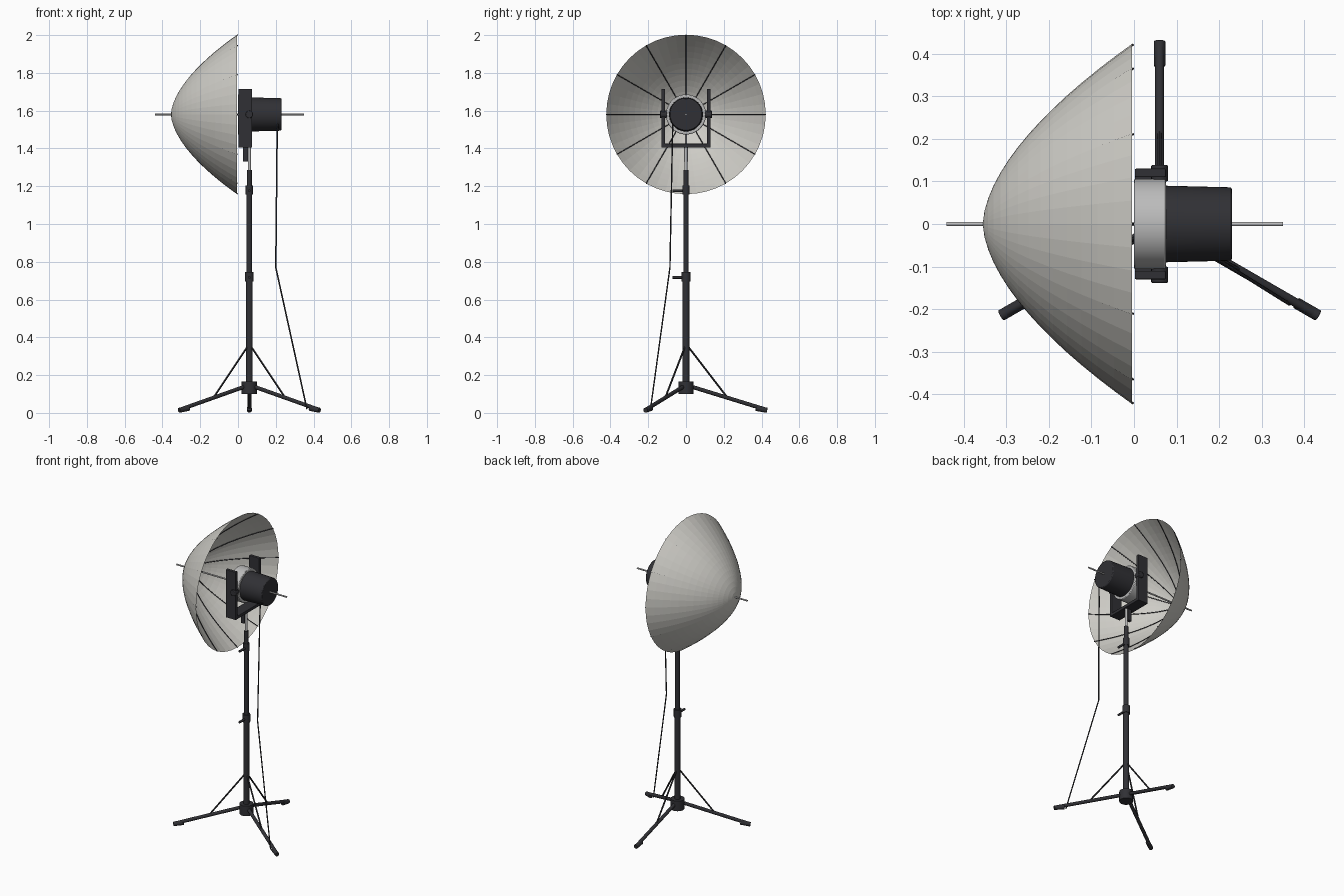
import bpy, bmesh, math
from mathutils import Vector

if "Cube" in bpy.data.objects:
    bpy.data.objects.remove(bpy.data.objects["Cube"])

def material(name, c):
    m = bpy.data.materials.new(name)
    m.diffuse_color = (*c, 1)
    m.use_nodes = True
    m.node_tree.nodes["Principled BSDF"].inputs["Base Color"].default_value = m.diffuse_color
    return m

BLACK = material("black_metal", (0.03, 0.03, 0.035))
SILVER = material("silver", (0.5, 0.5, 0.5))
FABRIC = material("fabric", (0.62, 0.61, 0.57))

def finish(ob, name, mat, bevel=0, smooth=True):
    ob.name = name
    ob.data.materials.append(mat)
    if bevel:
        b = ob.modifiers.new("bevel", 'BEVEL')
        b.width, b.segments = bevel, 2
    if smooth:
        bpy.ops.object.shade_smooth_by_angle(angle=math.radians(35))
    return ob

def rod(name, a, b, r, mat=BLACK, r2=None, n=16, bevel=0):
    a, b = Vector(a), Vector(b)
    d = b - a
    bpy.ops.mesh.primitive_cone_add(vertices=n, radius1=r, radius2=r if r2 is None else r2,
                                    depth=d.length, location=(a + b) / 2)
    ob = bpy.context.object
    ob.rotation_euler = d.to_track_quat('Z', 'Y').to_euler()
    return finish(ob, name, mat, bevel)

def box(name, lo, hi, mat=BLACK, bevel=0.003):
    lo, hi = Vector(lo), Vector(hi)
    bpy.ops.mesh.primitive_cube_add(size=1, location=(lo + hi) / 2)
    ob = bpy.context.object
    ob.scale = hi - lo
    bpy.ops.object.transform_apply(location=False, rotation=False, scale=True)
    return finish(ob, name, mat, bevel, False)

def path(name, splines, r, mat=BLACK):
    cu = bpy.data.curves.new(name, 'CURVE')
    cu.dimensions = '3D'
    cu.bevel_depth, cu.bevel_resolution, cu.use_fill_caps = r, 1, True
    for pts in splines:
        s = cu.splines.new('POLY')
        s.points.add(len(pts) - 1)
        for p, q in zip(s.points, pts):
            p.co = (*q, 1)
    cu.materials.append(mat)
    ob = bpy.data.objects.new(name, cu)
    bpy.context.collection.objects.link(ob)
    return ob

PX, HZ, R = 0.06, 1.58, 0.422   # stand x, lamp axis height, umbrella radius

def dish(r, a, inset=0):
    x = -0.355 + 0.35 * (r / R) ** 1.7 + inset
    return (x, r * math.cos(a), HZ + r * math.sin(a))

# umbrella canopy
SEG, RINGS = 48, 14
bm = bmesh.new()
tip = bm.verts.new(dish(0, 0))
prev = None
for i in range(1, RINGS + 1):
    ring = [bm.verts.new(dish(R * i / RINGS, 2 * math.pi * j / SEG)) for j in range(SEG)]
    for j in range(SEG):
        k = (j + 1) % SEG
        if prev:
            bm.faces.new((prev[j], ring[j], ring[k], prev[k]))
        else:
            bm.faces.new((tip, ring[j], ring[k]))
    prev = ring
bmesh.ops.recalc_face_normals(bm, faces=bm.faces)
me = bpy.data.meshes.new("umbrella_canopy")
bm.to_mesh(me)
bm.free()
me.materials.append(FABRIC)
canopy = bpy.data.objects.new("umbrella_canopy", me)
bpy.context.collection.objects.link(canopy)

# umbrella ribs and shaft
path("umbrella_ribs", [[dish(R * i / RINGS, math.pi * k / 6, 0.004) for i in range(RINGS + 1)]
                       for k in range(12)], 0.0025)
rod("umbrella_shaft", (-0.44, 0, HZ), (0.35, 0, HZ), 0.005, SILVER)
rod("umbrella_runner", (-0.352, 0, HZ), (-0.32, 0, HZ), 0.011)

# lamp head
rod("lamp_reflector_ring", (0, 0, HZ), (0.075, 0, HZ), 0.106, SILVER, n=48, bevel=0.004)
rod("lamp_body", (0.07, 0, HZ), (0.23, 0, HZ), 0.09, BLACK, 0.086, n=48, bevel=0.005)

# yoke bracket with pivot knobs
for s, side in ((1, "left"), (-1, "right")):
    y0, y1 = sorted((s * 0.11, s * 0.13))
    box(f"yoke_arm_{side}", (0.002, y0, 1.41), (0.075, y1, 1.715))
    rod(f"yoke_knob_{side}", (PX, s * 0.1, HZ), (PX, s * 0.138, HZ), 0.02, bevel=0.003)
box("yoke_base", (0.002, -0.13, 1.405), (0.075, 0.13, 1.425))
box("yoke_socket", (0.026, -0.011, 1.33), (0.054, 0.011, 1.41))

# telescopic stand
for name, z0, z1, r, m in (("spigot", 1.27, 1.41, 0.008, SILVER),
                           ("upper_tube", 1.17, 1.285, 0.013, BLACK),
                           ("middle_tube", 0.72, 1.18, 0.0145, BLACK),
                           ("lower_tube", 0.11, 0.72, 0.018, BLACK),
                           ("upper_collar", 1.155, 1.205, 0.019, BLACK),
                           ("lower_collar", 0.695, 0.745, 0.023, BLACK),
                           ("stand_hub", 0.1, 0.165, 0.041, BLACK)):
    rod(name, (PX, 0, z0), (PX, 0, z1), r, m, n=24)
for name, z in (("upper_lever", 1.176), ("lower_lever", 0.717)):
    rod(name, (PX, -0.01, z), (PX, -0.072, z), 0.007)

# tripod legs, feet and braces
for i in range(3):
    a = math.radians(90 + 120 * i)
    def at(r, z):
        return (PX + r * math.cos(a), r * math.sin(a), z)
    rod(f"leg_{i}", at(0.025, 0.14), at(0.415, 0.02), 0.0105)
    rod(f"foot_{i}", at(0.37, 0.024), at(0.43, 0.014), 0.0135, bevel=0.002)
    rod(f"brace_{i}", at(0.012, 0.35), at(0.22, 0.08), 0.005, n=8)

# power cable
path("power_cable", [[(0.21, -0.07, 1.53), (0.207, -0.072, 1.45), (0.2, -0.085, 0.77),
                      (0.365, -0.188, 0.02)]], 0.004)
